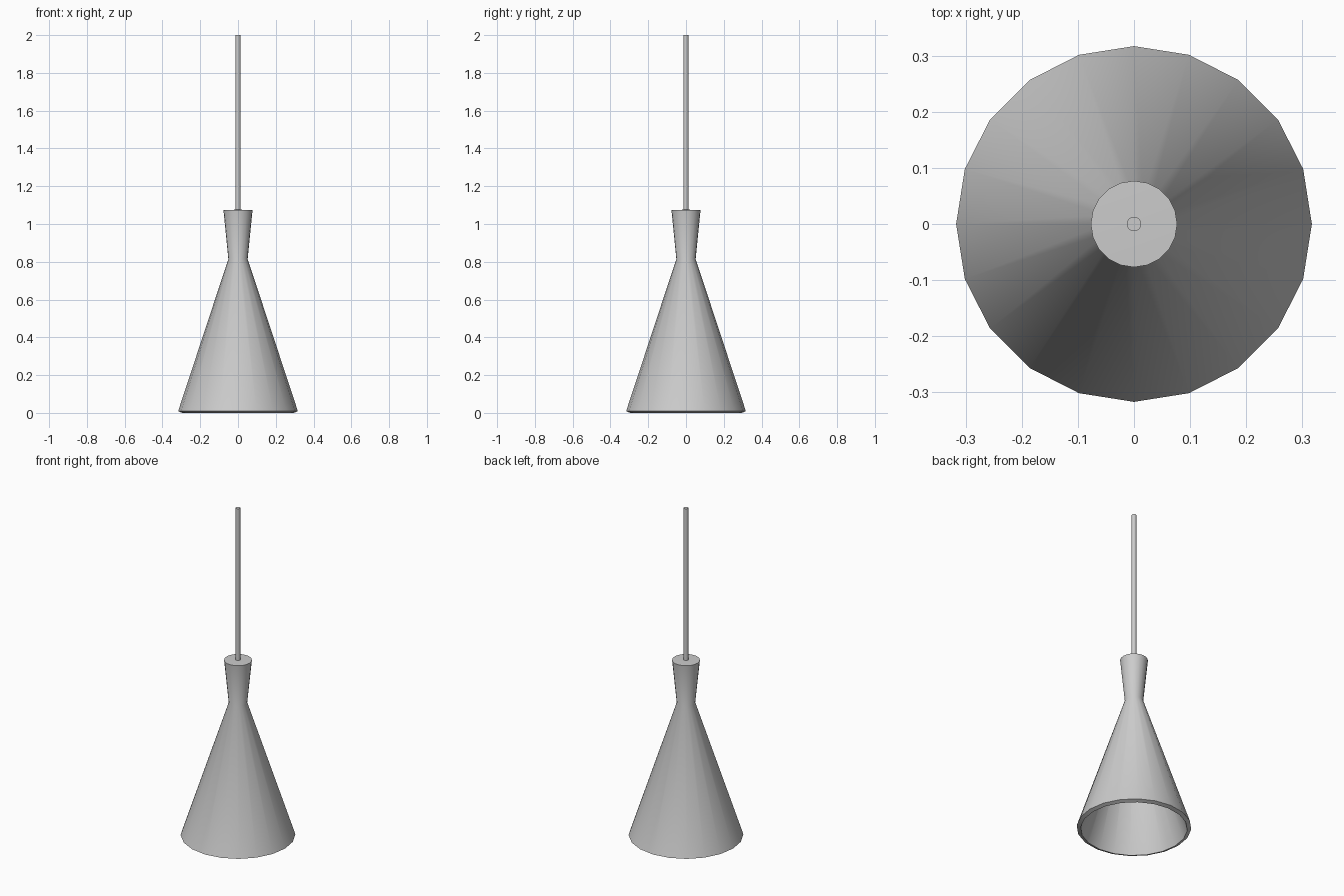
import bpy, bmesh
from math import cos, sin, pi, radians

if "Cube" in bpy.data.objects:
    bpy.data.objects.remove(bpy.data.objects["Cube"])


def lathe(name, profile, sides):
    """Revolve (radius, z) points around z; zero-radius ends become poles."""
    bm = bmesh.new()
    rings = []
    for r, z in profile:
        if r == 0:
            rings.append([bm.verts.new((0, 0, z))] * sides)
        else:
            rings.append([bm.verts.new((r * cos(2 * pi * i / sides),
                                        r * sin(2 * pi * i / sides), z))
                          for i in range(sides)])
    for a, b in zip(rings, rings[1:]):
        for i in range(sides):
            j = (i + 1) % sides
            quad = list(dict.fromkeys((a[i], a[j], b[j], b[i])))
            bm.faces.new(quad)
    bmesh.ops.recalc_face_normals(bm, faces=bm.faces)
    mesh = bpy.data.meshes.new(name)
    bm.to_mesh(mesh)
    bm.free()
    obj = bpy.data.objects.new(name, mesh)
    bpy.context.collection.objects.link(obj)
    bpy.ops.object.select_all(action='DESELECT')
    obj.select_set(True)
    bpy.context.view_layer.objects.active = obj
    bpy.ops.object.shade_smooth_by_angle(angle=radians(35))
    return obj


# Hollow shade: capped collar, narrow neck, flared cone, slanted rim, inner wall
lathe("lamp_shade", [
    (0, 1.076), (0.077, 1.074), (0.051, 0.815), (0.317, 0.009),
    (0.295, 0.0), (0.029, 0.81), (0.054, 1.053), (0, 1.053),
], 20)

# Hanging cord, seated slightly into the cap
lathe("hanging_cord", [(0, 1.06), (0.013, 1.06), (0.013, 2.0), (0, 2.0)], 16)
